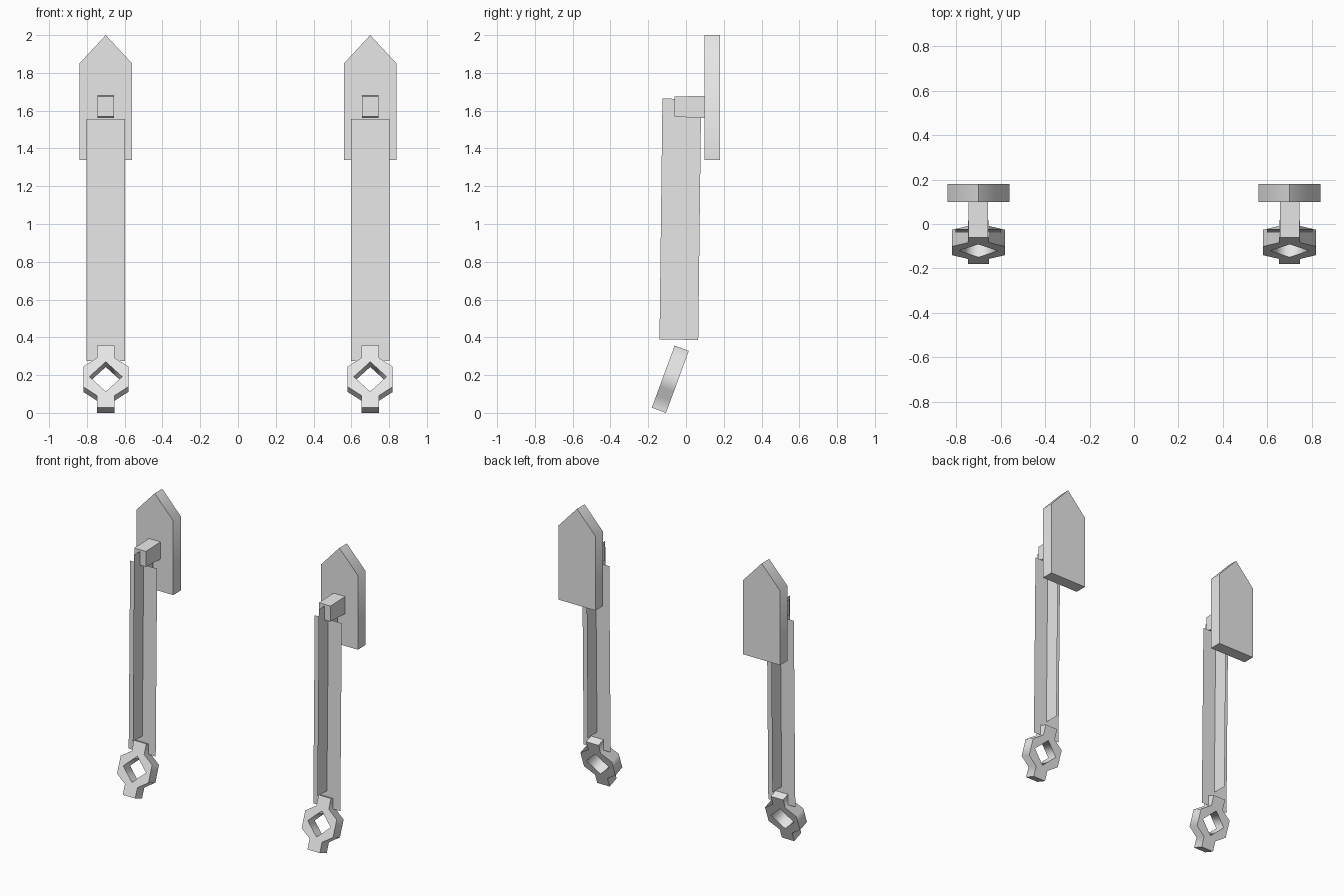
import bpy
import bmesh
from math import radians
from mathutils import Matrix, Vector

cube = bpy.data.objects.get("Cube")
if cube:
    bpy.data.objects.remove(cube, do_unlink=True)

grey = bpy.data.materials.new("light_grey")
grey.use_nodes = True
grey.diffuse_color = (0.8, 0.8, 0.8, 1)
grey.node_tree.nodes["Principled BSDF"].inputs["Base Color"].default_value = (0.8, 0.8, 0.8, 1)


def finish(name, bm, location, tilt=0):
    """Turn a bmesh into a placed object."""
    mesh = bpy.data.meshes.new(name)
    bm.to_mesh(mesh)
    bm.free()
    mesh.materials.append(grey)
    obj = bpy.data.objects.new(name, mesh)
    obj.location = location
    obj.rotation_euler.x = radians(tilt)
    bpy.context.collection.objects.link(obj)
    return obj


def mirrored(half):
    """Close a right-hand half outline by mirroring it across x = 0."""
    return half + [(-x, z) for x, z in reversed(half) if x > 0]


def slab(outline, depth, hole=()):
    """Extrude an x-z outline, with an optional hole, along y."""
    bm = bmesh.new()
    edges = []
    for loop in (outline, hole):
        verts = [bm.verts.new((x, -depth / 2, z)) for x, z in loop]
        edges += [bm.edges.new((v, verts[i - 1])) for i, v in enumerate(verts)]
    bmesh.ops.triangle_fill(bm, use_beauty=True, edges=edges, normal=Vector((0, -1, 0)))
    grown = bmesh.ops.extrude_face_region(bm, geom=bm.faces[:], use_keep_orig=True)
    moved = [g for g in grown["geom"] if isinstance(g, bmesh.types.BMVert)]
    bmesh.ops.translate(bm, verts=moved, vec=(0, depth, 0))
    bmesh.ops.recalc_face_normals(bm, faces=bm.faces[:])
    # Soft walls, crisp rims
    for f in bm.faces:
        f.smooth = True
    for e in bm.edges:
        a, b = (v.co for v in e.verts)
        in_hole = any(abs(a.x - x) + abs(a.z - z) < 1e-4 for x, z in hole)
        along = abs(a.y - b.y) > depth / 2
        e.smooth = e.calc_face_angle(0) < radians(60) or (in_hole and along)
    return bm


def sheet(width, height, turn):
    """Upright single-sided rectangle, turned about z."""
    bm = bmesh.new()
    bmesh.ops.create_grid(bm, x_segments=1, y_segments=1, size=0.5)
    bmesh.ops.scale(bm, verts=bm.verts, vec=(width, height, 1))
    spin = Matrix.Rotation(radians(turn), 3, "Z") @ Matrix.Rotation(radians(90), 3, "X")
    bmesh.ops.rotate(bm, verts=bm.verts, matrix=spin)
    return bm


def arm():
    """Bracket arm, slightly taller at the wall end."""
    bm = bmesh.new()
    bmesh.ops.create_cube(bm, size=1)
    for v in bm.verts:
        back = v.co.y > 0
        v.co.x *= 0.088
        v.co.y = 0.098 if back else -0.061
        if v.co.z > 0:
            v.co.z = 1.679 if back else 1.674
        else:
            v.co.z = 1.561 if back else 1.568
    return bm


plate_outline = mirrored([(0, 2), (0.14, 1.849), (0.14, 1.34)])
ring_outline = mirrored([(0.047, 0.175), (0.047, 0.106), (0.119, 0.057),
                         (0.119, -0.057), (0.047, -0.106), (0.047, -0.175)])
ring_hole = mirrored([(0, 0.084), (0.087, 0), (0, -0.084)])

for side, x in (("left", 0.7), ("right", -0.7)):
    # Pointed wall plate and bracket arm
    finish(side + "_wall_plate", slab(plate_outline, 0.082), (x, 0.139, 0))
    finish(side + "_bracket_arm", arm(), (x, 0, 0))
    # Crossed hanging strips
    finish(side + "_front_strip", sheet(0.205, 1.282, 0), (x, -0.03, 0.916), -0.7)
    finish(side + "_side_strip", sheet(0.205, 1.275, 90), (x, -0.03, 1.025), -0.7)
    # Tilted end ring
    finish(side + "_end_ring", slab(ring_outline, 0.08, ring_hole), (x, -0.083, 0.178), -20.2)
